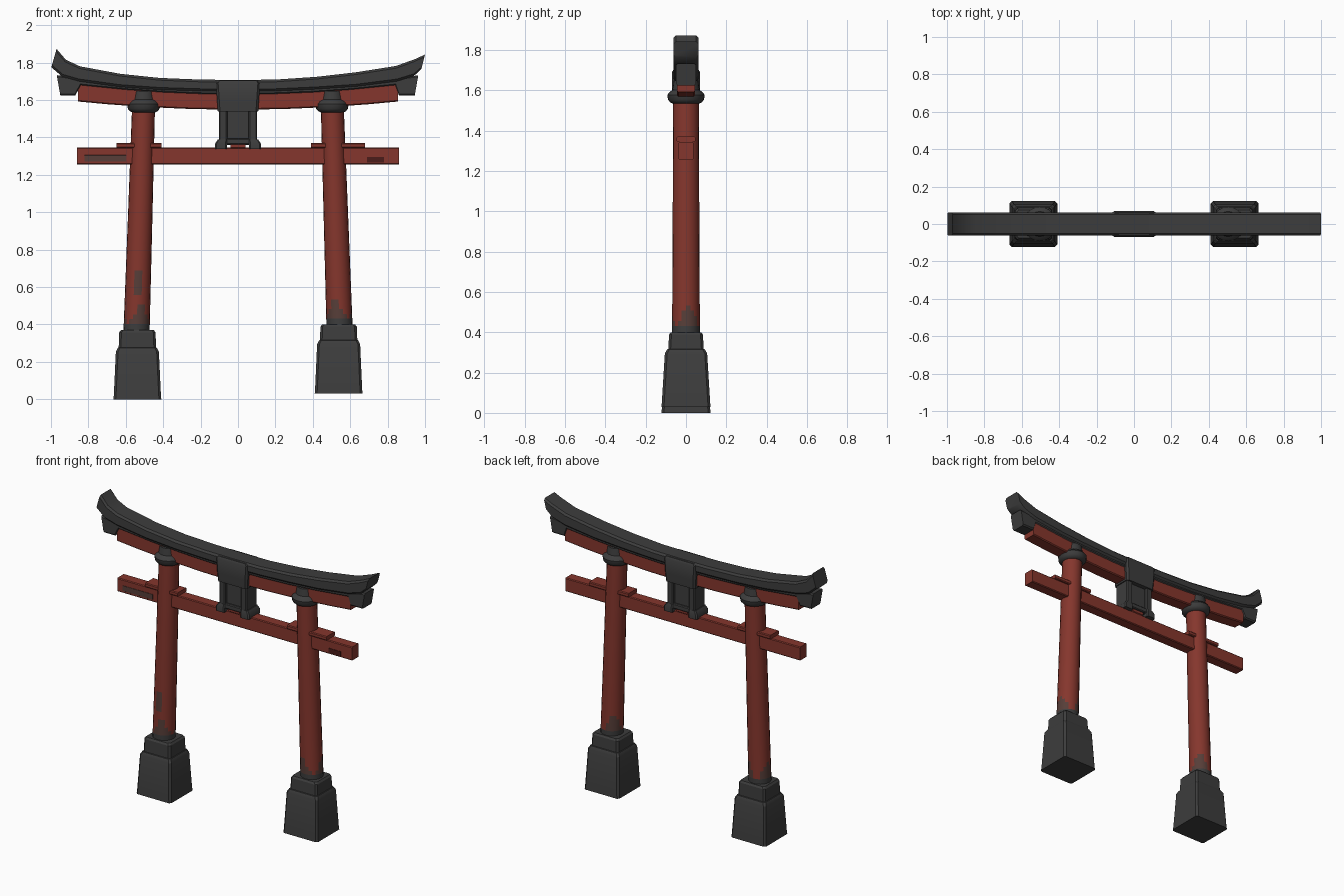
import bpy, bmesh, math

if "Cube" in bpy.data.objects:
    bpy.data.objects.remove(bpy.data.objects["Cube"])


def material(name, rgb):
    m = bpy.data.materials.new(name)
    m.diffuse_color = (*rgb, 1)
    m.use_nodes = True
    m.node_tree.nodes["Principled BSDF"].inputs["Base Color"].default_value = m.diffuse_color
    return m


DARK = material("charcoal", (0.046, 0.046, 0.046))
RED = material("red paint", (0.235, 0.037, 0.026))
WORN = material("worn paint", (0.095, 0.048, 0.04))
SHADE = material("dark red", (0.07, 0.012, 0.01))


def loft(name, rings, mats, rule=None, angle=35):
    """Skin closed rings of points and cap both ends."""
    bm = bmesh.new()
    vr = [[bm.verts.new(p) for p in r] for r in rings]
    n = len(vr[0])
    for a, b in zip(vr, vr[1:]):
        for i in range(n):
            j = (i + 1) % n
            bm.faces.new((a[i], a[j], b[j], b[i]))
    bm.faces.new(vr[0][::-1])
    bm.faces.new(vr[-1])
    bmesh.ops.recalc_face_normals(bm, faces=bm.faces)
    if rule:
        for f in bm.faces:
            f.material_index = rule(f.calc_center_median())
    me = bpy.data.meshes.new(name)
    bm.to_mesh(me)
    bm.free()
    for m in mats:
        me.materials.append(m)
    ob = bpy.data.objects.new(name, me)
    bpy.context.collection.objects.link(ob)
    bpy.ops.object.select_all(action='DESELECT')
    ob.select_set(True)
    bpy.context.view_layer.objects.active = ob
    bpy.ops.object.shade_smooth_by_angle(angle=math.radians(angle))
    return ob


def square(cx, z, hx, hy, c=0.012):
    """Horizontal rectangle with cut corners."""
    pts = [(hx, c - hy), (hx, hy - c), (hx - c, hy), (c - hx, hy),
           (-hx, hy - c), (-hx, c - hy), (c - hx, -hy), (hx - c, -hy)]
    return [(cx + x, y, z) for x, y in pts]


def circle(cx, z, rx, ry, n=20):
    return [(cx + rx * math.cos(t), ry * math.sin(t), z)
            for t in (2 * math.pi * i / n for i in range(n))]


def block(name, x0, x1, hy, z0, z1, mat, c=0.005, cy=0.0):
    """Box along x with slightly cut long edges."""
    sec = [(-hy + c, z0), (hy - c, z0), (hy, z0 + c), (hy, z1 - c),
           (hy - c, z1), (-hy + c, z1), (-hy, z1 - c), (-hy, z0 + c)]
    return loft(name, [[(x, y + cy, z) for y, z in sec] for x in (x0, x1)], [mat], angle=25)


def curved(name, stations, hy, mat, c=0.012):
    """Curved beam; each station is top x, top z, bottom x, bottom z."""
    rings = []
    for xt, zt, xb, zb in stations:
        f = c / (zt - zb)
        sec = [(-hy + c, 0), (hy - c, 0), (hy, f), (hy, 1 - f),
               (hy - c, 1), (-hy + c, 1), (-hy, 1 - f), (-hy, f)]
        rings.append([(xb + (xt - xb) * t, y, zb + (zt - zb) * t) for y, t in sec])
    return loft(name, rings, [mat])


# Swept top beam
curved("top_beam", [
    (-0.97, 1.873, -0.998, 1.775), (-0.92, 1.815, -0.94, 1.725), (-0.845, 1.78, -0.85, 1.70),
    (-0.63, 1.74, -0.63, 1.67), (-0.42, 1.718, -0.42, 1.655), (-0.2, 1.709, -0.2, 1.648),
    (0, 1.707, 0, 1.645), (0.2, 1.709, 0.2, 1.648), (0.42, 1.724, 0.42, 1.658),
    (0.63, 1.748, 0.63, 1.672), (0.845, 1.782, 0.85, 1.70), (0.945, 1.818, 0.94, 1.728),
    (1.0, 1.843, 0.98, 1.765)], 0.062, DARK)


def under(x, z0, k):
    return z0 + k * abs(x) ** 2


# Dark course below the top beam, dropping at its ends
xs = [-0.95, -0.87, -0.84, -0.6, -0.4, -0.2, 0, 0.2, 0.4, 0.6, 0.84, 0.86, 0.945]
curved("lower_course", [
    (x * 1.02, under(x, 1.665, 0.075), x,
     1.625 if abs(x) > 0.85 else under(x, 1.628, 0.07)) for x in xs], 0.05, DARK, 0.008)

# Red curved beam
curved("upper_crossbeam", [
    (x, under(x, 1.645, 0.06), x, under(x, 1.548, 0.06))
    for x in (-0.855, -0.7, -0.5, -0.25, 0, 0.25, 0.5, 0.7, 0.855)], 0.044, RED, 0.006)

# Straight crossbeam with worn and dark paint plates
block("lower_crossbeam", -0.86, 0.86, 0.036, 1.255, 1.345, RED)
block("worn_patch", -0.82, -0.60, 0.002, 1.27, 1.305, WORN, 0.0005, -0.036)
block("dark_patch", 0.69, 0.78, 0.002, 1.265, 1.295, SHADE, 0.0005, -0.036)

# Central strut: head block, side posts, recessed panel and flared foot
loft("strut_head", [square(0, 1.538, 0.108, 0.066), square(0, 1.60, 0.112, 0.07),
                    square(0, 1.69, 0.118, 0.07), square(0, 1.703, 0.112, 0.062)], [DARK])
loft("strut_panel", [square(0, 1.36, 0.07, 0.036), square(0, 1.56, 0.07, 0.036)], [DARK])
for s in (-1, 1):
    loft("strut_side", [square(s * 0.079, z, 0.022, 0.055, 0.006) for z in (1.36, 1.56)], [DARK])
    loft("strut_foot", [square(s * 0.09, 1.338, 0.032, 0.064, 0.008),
                        square(s * 0.09, 1.368, 0.032, 0.064, 0.008),
                        square(s * 0.083, 1.39, 0.024, 0.056, 0.006)], [DARK])
block("strut_sill", -0.08, 0.08, 0.052, 1.362, 1.395, DARK)
block("strut_wedge", -0.04, 0.04, 0.04, 1.34, 1.37, RED)

# Legs: footing, post, collar and wedge on each side
for side, s, z0, z_lip, z_top, centres in (
        ("left", -1, 0.0, 0.275, 0.37, (-0.543, -0.523, -0.504)),
        ("right", 1, 0.03, 0.315, 0.40, (0.543, 0.523, 0.503))):
    fx = s * 0.538
    loft(side + "_footing", [
        square(fx, z0, 0.128, 0.122), square(fx, z0 + 0.02, 0.126, 0.12),
        square(fx, z_lip - 0.02, 0.115, 0.105), square(fx, z_lip, 0.104, 0.094),
        square(fx, z_lip + 0.002, 0.1, 0.088), square(fx, z_top - 0.012, 0.097, 0.084),
        square(fx, z_top, 0.088, 0.076)], [DARK], angle=30)

    def paint(p, top=z_top, side_sign=s):
        a = math.atan2(p.y, p.x - side_sign * 0.54)
        if p.z < top + 0.035:
            return 1
        if p.z < top + 0.085 + 0.05 * math.sin(3 * a + side_sign):
            return 2
        # faded spot on the front of the left post
        if side_sign < 0 and 0.57 < p.z < 0.68 and abs(a + math.pi / 2) < 0.3:
            return 2
        return 0

    rings = []
    for i in range(49):
        t = i / 48
        z = z_top - 0.02 + t * (1.60 - z_top + 0.02)
        a, b, c = centres
        cx = a + (b - a) * 2 * t if t < 0.5 else b + (c - b) * (2 * t - 1)
        rings.append(circle(cx, z, 0.070 - 0.009 * t, 0.069 - 0.006 * t))
    loft(side + "_post", rings, [RED, DARK, WORN], paint, 40)

    cx = centres[2]
    loft(side + "_collar", [circle(cx, z, r, r * 1.05) for z, r in (
        (1.533, 0.06), (1.54, 0.074), (1.553, 0.085), (1.578, 0.088),
        (1.592, 0.078), (1.602, 0.064), (1.648, 0.058))], [DARK])
    w = (-0.65, -0.41) if s < 0 else (0.39, 0.68)
    block(side + "_wedge", *w, 0.046, 1.343, 1.37, RED)
